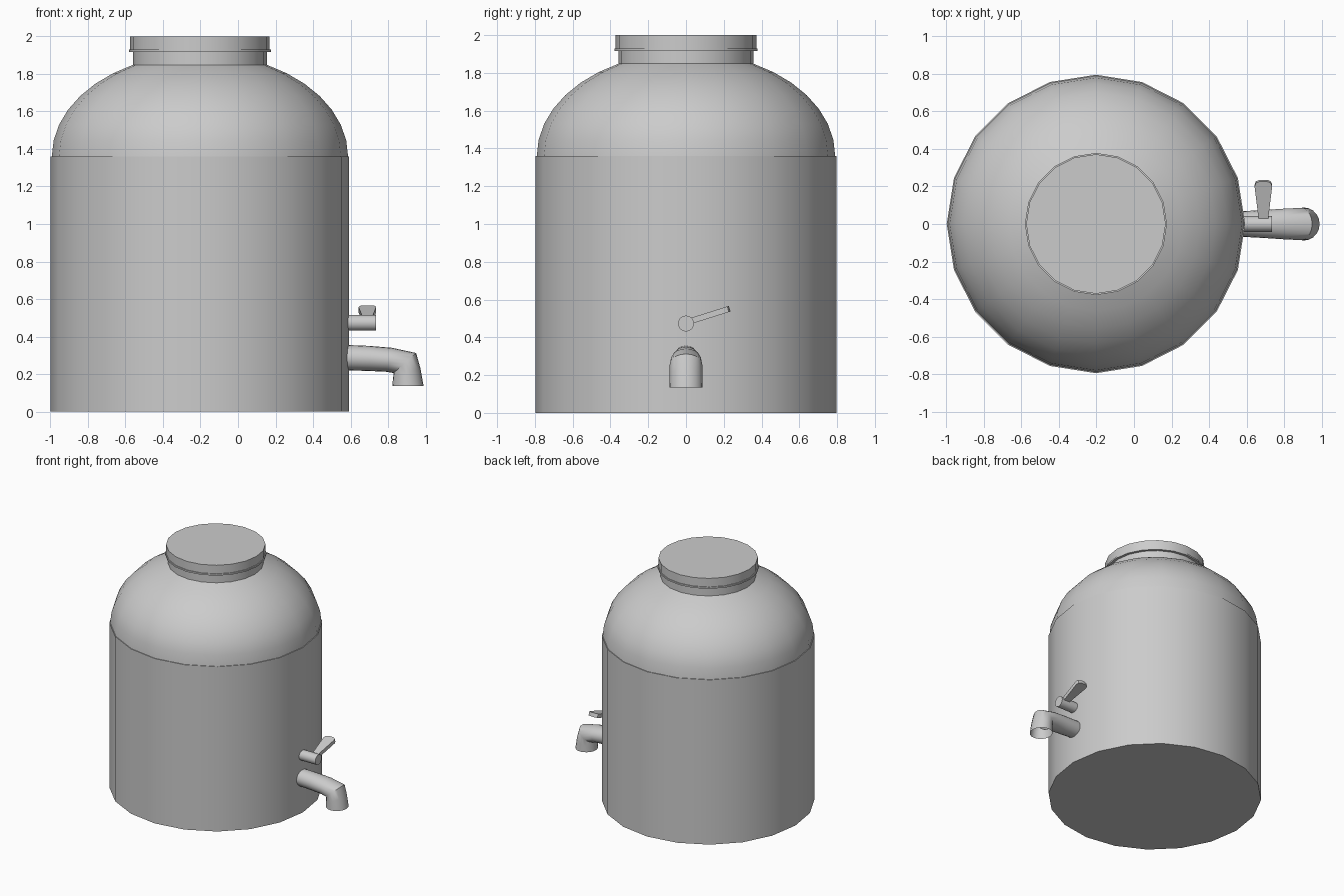
import bpy, bmesh, math
from mathutils import Vector

if "Cube" in bpy.data.objects:
    bpy.data.objects.remove(bpy.data.objects["Cube"])

CX = -0.203  # axis of the tank


def finish(name, bm, angle=35):
    bmesh.ops.recalc_face_normals(bm, faces=bm.faces)
    me = bpy.data.meshes.new(name)
    bm.to_mesh(me)
    bm.free()
    ob = bpy.data.objects.new(name, me)
    bpy.context.collection.objects.link(ob)
    bpy.ops.object.select_all(action='DESELECT')
    ob.select_set(True)
    bpy.context.view_layer.objects.active = ob
    bpy.ops.object.shade_smooth_by_angle(angle=math.radians(angle))
    return ob


def skin(name, rings, cap_start=False, cap_end=False):
    """Bridge consecutive rings of points into a tube."""
    bm = bmesh.new()
    vs = [[bm.verts.new(p) for p in r] for r in rings]
    n = len(vs[0])
    for a, b in zip(vs, vs[1:]):
        for i in range(n):
            j = (i + 1) % n
            bm.faces.new((a[i], a[j], b[j], b[i]))
    if cap_start:
        bm.faces.new(vs[0][::-1])
    if cap_end:
        bm.faces.new(vs[-1])
    return finish(name, bm)


def lathe(name, profile, sides=20, **caps):
    step = 2 * math.pi / sides
    return skin(name, [[(CX + r * math.cos(i * step), r * math.sin(i * step), z)
                        for i in range(sides)] for r, z in profile], **caps)


# Tank body and domed shoulder
lathe("tank_body", [(0.796, 0), (0.796, 1.36), (0.787, 1.36)], cap_start=True)
t_end = math.acos(0.357 / 0.79)
lathe("tank_shoulder", [(0.79 * math.cos(t_end * i / 7), 1.36 + 0.548 * math.sin(t_end * i / 7))
                        for i in range(8)])

# Neck, thin rim and lid
lathe("neck", [(0.358, 1.845), (0.358, 1.92)])
lathe("neck_rim", [(0.355, 1.917), (0.379, 1.917), (0.379, 1.93), (0.355, 1.93)])
lathe("lid", [(0.372, 1.93), (0.372, 2.0)], cap_start=True, cap_end=True)

# Spout: open tube, each section given by top point, bottom point, half width
sections = [((0.575, 0.355), (0.575, 0.22), 0.068),
            ((0.70, 0.350), (0.70, 0.216), 0.075),
            ((0.82, 0.340), (0.79, 0.212), 0.082),
            ((0.95, 0.312), (0.83, 0.205), 0.086),
            ((0.973, 0.23), (0.826, 0.17), 0.087),
            ((0.99, 0.135), (0.823, 0.135), 0.088)]
rings = []
for top, bot, w in sections:
    t, b = Vector((top[0], 0, top[1])), Vector((bot[0], 0, bot[1]))
    rings.append([(t + b) / 2 + (t - b) / 2 * math.cos(a) + Vector((0, w * math.sin(a), 0))
                  for a in (2 * math.pi * i / 20 for i in range(20))])
skin("spout", rings)

# Valve stem
skin("valve_stem", [[(x, 0.042 * math.sin(2 * math.pi * i / 20), 0.473 + 0.042 * math.cos(2 * math.pi * i / 20))
                     for i in range(20)] for x in (0.575, 0.735)], cap_start=True, cap_end=True)

# Valve lever: flared paddle with a rounded end, tilted upward
outline = [(-0.024, 0.02), (0.024, 0.02), (0.047, 0.215), (0.040, 0.234), (0.02, 0.243),
           (-0.02, 0.243), (-0.040, 0.234), (-0.047, 0.215)]
ca, sa = math.cos(math.radians(17.5)), math.sin(math.radians(17.5))
skin("valve_lever", [[(0.69 + x, d * ca - h * sa, 0.477 + d * sa + h * ca) for x, d in outline]
                     for h in (-0.014, 0.017)], cap_start=True, cap_end=True)
